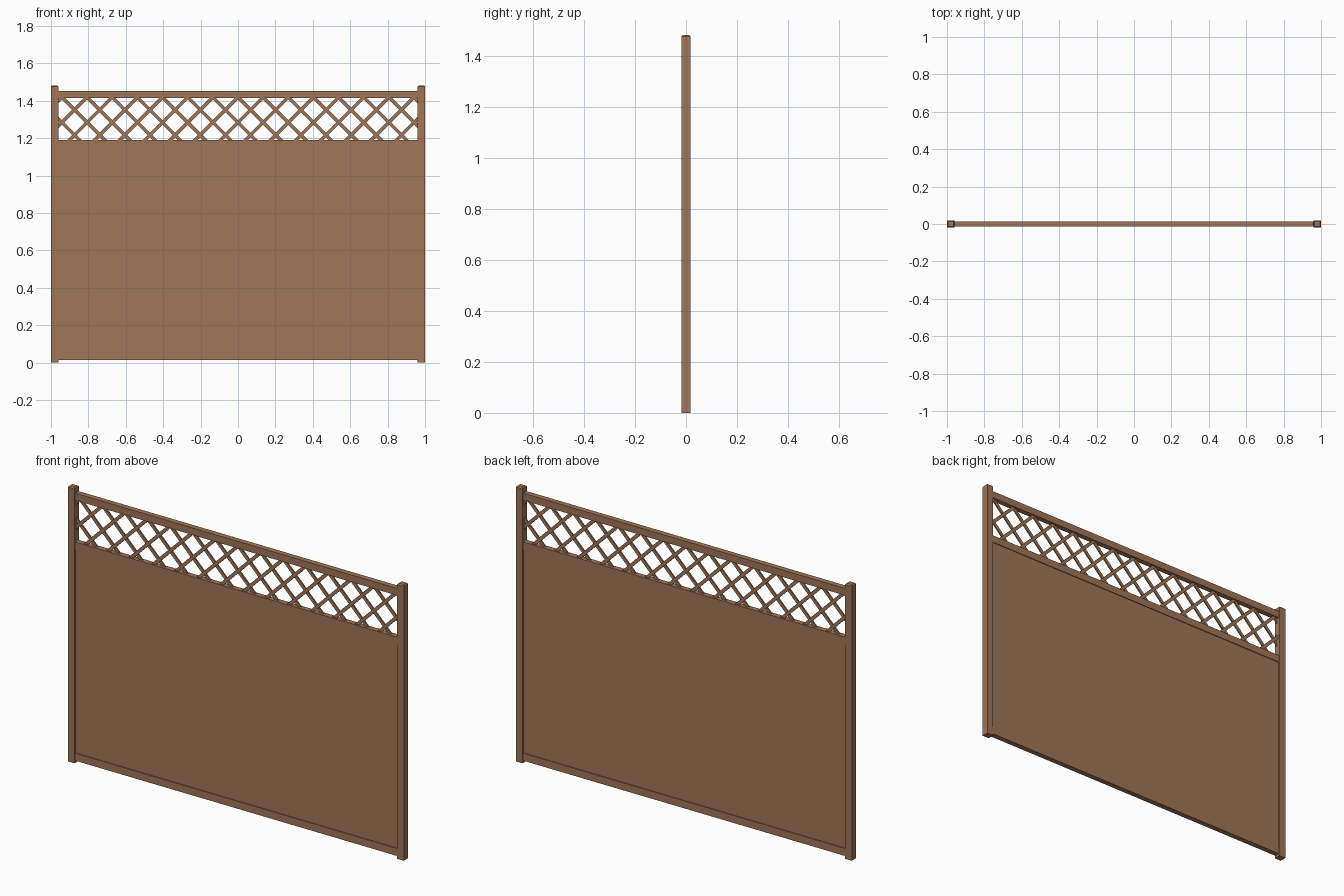
import bpy, bmesh, math
from mathutils import Vector

if "Cube" in bpy.data.objects:
    bpy.data.objects.remove(bpy.data.objects["Cube"])

wood = bpy.data.materials.new("brown_wood")
wood.diffuse_color = (0.35, 0.18, 0.095, 1)
wood.use_nodes = True
wood.node_tree.nodes["Principled BSDF"].inputs["Base Color"].default_value = wood.diffuse_color


def finish(name, bm):
    bmesh.ops.recalc_face_normals(bm, faces=bm.faces)
    mesh = bpy.data.meshes.new(name)
    bm.to_mesh(mesh)
    bm.free()
    mesh.materials.append(wood)
    obj = bpy.data.objects.new(name, mesh)
    bpy.context.collection.objects.link(obj)
    return obj


def box(name, x0, x1, hy, z0, z1, cap=0):
    bm = bmesh.new()
    bmesh.ops.create_cube(bm, size=1)
    for v in bm.verts:
        v.co = Vector(((x0 + x1) / 2 + v.co.x * (x1 - x0), v.co.y * 2 * hy,
                       (z0 + z1) / 2 + v.co.z * (z1 - z0)))
    if cap:  # chamfer around the top
        edges = [e for e in bm.edges if all(v.co.z > z1 - 1e-4 for v in e.verts)]
        bmesh.ops.bevel(bm, geom=edges, offset=cap, segments=1, affect='EDGES')
    return finish(name, bm)


# posts
for side, x in (("left", -0.98), ("right", 0.98)):
    box(side + "_post", x - 0.02, x + 0.02, 0.0185, 0, 1.482, cap=0.006)

# rails and solid panel
IN = 0.961
box("bottom_rail", -IN, IN, 0.0145, 0.013, 0.053)
box("middle_rail", -IN, IN, 0.0145, 1.15, 1.19)
box("top_rail", -IN, IN, 0.0145, 1.414, 1.452)
box("panel", -IN, IN, 0.0105, 0.05, 1.155)

# lattice: two layers of diagonal slats, trimmed to the opening
Z0, Z1, STEP, W, T = 1.188, 1.416, 0.1345, 0.018, 0.007
ZC = 1.284  # height at which slats cross on the centre line
for name, slope, y0 in (("lattice_rising", 1, -T), ("lattice_falling", -1, 0)):
    bm = bmesh.new()
    hw = W / 2 * math.sqrt(2)
    for i in range(-10, 11):
        xc = i * STEP
        lo, hi = xc + slope * (Z0 - ZC), xc + slope * (Z1 - ZC)
        vs = [bm.verts.new((x, y, z)) for y in (y0, y0 + T) for x, z in
              ((lo - hw, Z0), (lo + hw, Z0), (hi + hw, Z1), (hi - hw, Z1))]
        for f in ((0, 1, 2, 3), (7, 6, 5, 4), (0, 4, 5, 1), (1, 5, 6, 2),
                  (2, 6, 7, 3), (3, 7, 4, 0)):
            bm.faces.new([vs[k] for k in f])
    bmesh.ops.recalc_face_normals(bm, faces=bm.faces)
    for s in (-1, 1):
        cut = bmesh.ops.bisect_plane(
            bm, geom=bm.verts[:] + bm.edges[:] + bm.faces[:],
            plane_co=(s * IN, 0, 0), plane_no=(s, 0, 0), clear_outer=True)
        bmesh.ops.holes_fill(bm, edges=[e for e in bm.edges if e.is_boundary])
    finish(name, bm)
